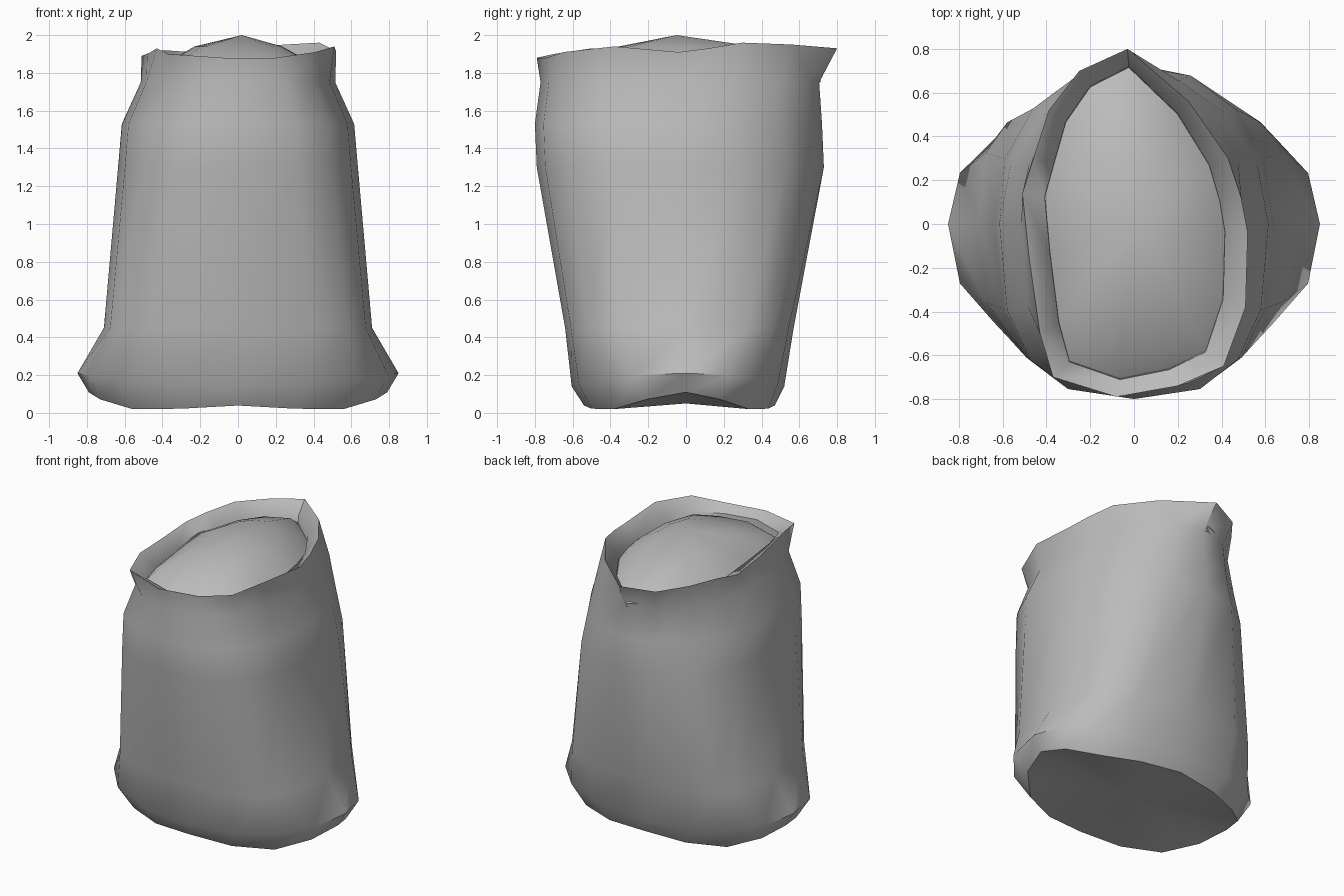
import bpy
import bmesh
from math import cos, sin, pi, radians, copysign

if "Cube" in bpy.data.objects:
    bpy.data.objects.remove(bpy.data.objects["Cube"], do_unlink=True)

SIDES = 16

cloth = bpy.data.materials.new("grey cloth")
cloth.use_nodes = True
grey = (0.5, 0.5, 0.5, 1)
cloth.diffuse_color = grey
cloth.node_tree.nodes["Principled BSDF"].inputs["Base Color"].default_value = grey


def outline(z, width, front, back, front_power, back_power, tilt=0.0, wave=0.0):
    """Rounded-square ring; tilt raises the two sides, wave lowers the corners."""
    points = []
    for i in range(SIDES):
        angle = 2 * pi * i / SIDES
        c, s = cos(angle), sin(angle)
        depth, power = (back, back_power) if s > 0 else (front, front_power)
        x = width * copysign(abs(c) ** (2 / power), c)
        y = depth * copysign(abs(s) ** (2 / power), s)
        points.append((x, y, z + tilt * cos(2 * angle) + wave * cos(4 * angle)))
    return points


def scaled(ring, sx, sy, z):
    return [(x * sx, y * sy, z) for x, y, _ in ring]


def loft(name, rings, start=None, end=None, angle=40):
    """Skin a stack of rings, closing either end to a centre point."""
    bm = bmesh.new()
    loops = [[bm.verts.new(p) for p in ring] for ring in rings]
    for low, high in zip(loops, loops[1:]):
        for i in range(SIDES):
            j = (i + 1) % SIDES
            bm.faces.new((low[i], low[j], high[j], high[i]))
    for tip, loop, flip in ((start, loops[0], True), (end, loops[-1], False)):
        if tip:
            centre = bm.verts.new(tip)
            for i in range(SIDES):
                j = (i + 1) % SIDES
                a, b = (j, i) if flip else (i, j)
                bm.faces.new((loop[a], loop[b], centre))
    mesh = bpy.data.meshes.new(name)
    bm.to_mesh(mesh)
    bm.free()
    mesh.materials.append(cloth)
    obj = bpy.data.objects.new(name, mesh)
    bpy.context.collection.objects.link(obj)
    bpy.ops.object.select_all(action="DESELECT")
    obj.select_set(True)
    bpy.context.view_layer.objects.active = obj
    bpy.ops.object.shade_smooth_by_angle(angle=radians(angle))
    return obj


# Crumpled rim of the open mouth, counter-clockwise from the left
rim = [
    (.52, -.04, 1.91), (.49, .12, 1.93), (.43, .3, 1.96), (.25, .56, 1.95),
    (-.03, .8, 1.93), (-.25, .7, 1.91), (-.39, .52, 1.92), (-.46, .3, 1.91),
    (-.51, .14, 1.89), (-.48, -.15, 1.9), (-.43, -.5, 1.93), (-.37, -.7, 1.9),
    (-.08, -.79, 1.88), (.2, -.74, 1.88), (.41, -.65, 1.91), (.51, -.38, 1.94),
]

# Sack wall: bulging foot, tapering body, pinched neck, rim and folded lip
body = [
    outline(.047, .79, .54, .47, 2, 2, .035, .027),
    outline(.175, .85, .605, .52, 2.4, 2.4, .035),
    outline(.45, .71, .64, .57, 3.3, 3.4),
    outline(1.3, .635, .79, .73, 2.7, 2.15),
    outline(1.53, .615, .8, .72, 2.7, 1.9),
    outline(1.75, .515, .77, .705, 2.7, 2.1),
    rim,
    scaled(rim, .8, .9, 1.84),
    scaled(rim, .79, .89, 1.75),
]
loft("sack", body, start=(0, 0, .05), angle=50)

# Heaped contents filling the mouth
heap = [
    scaled(rim, .9, .91, 1.78),
    scaled(rim, .72, .78, 1.86),
    scaled(rim, .45, .45, 1.94),
]
loft("contents", heap, end=(.02, -.05, 2), angle=60)
